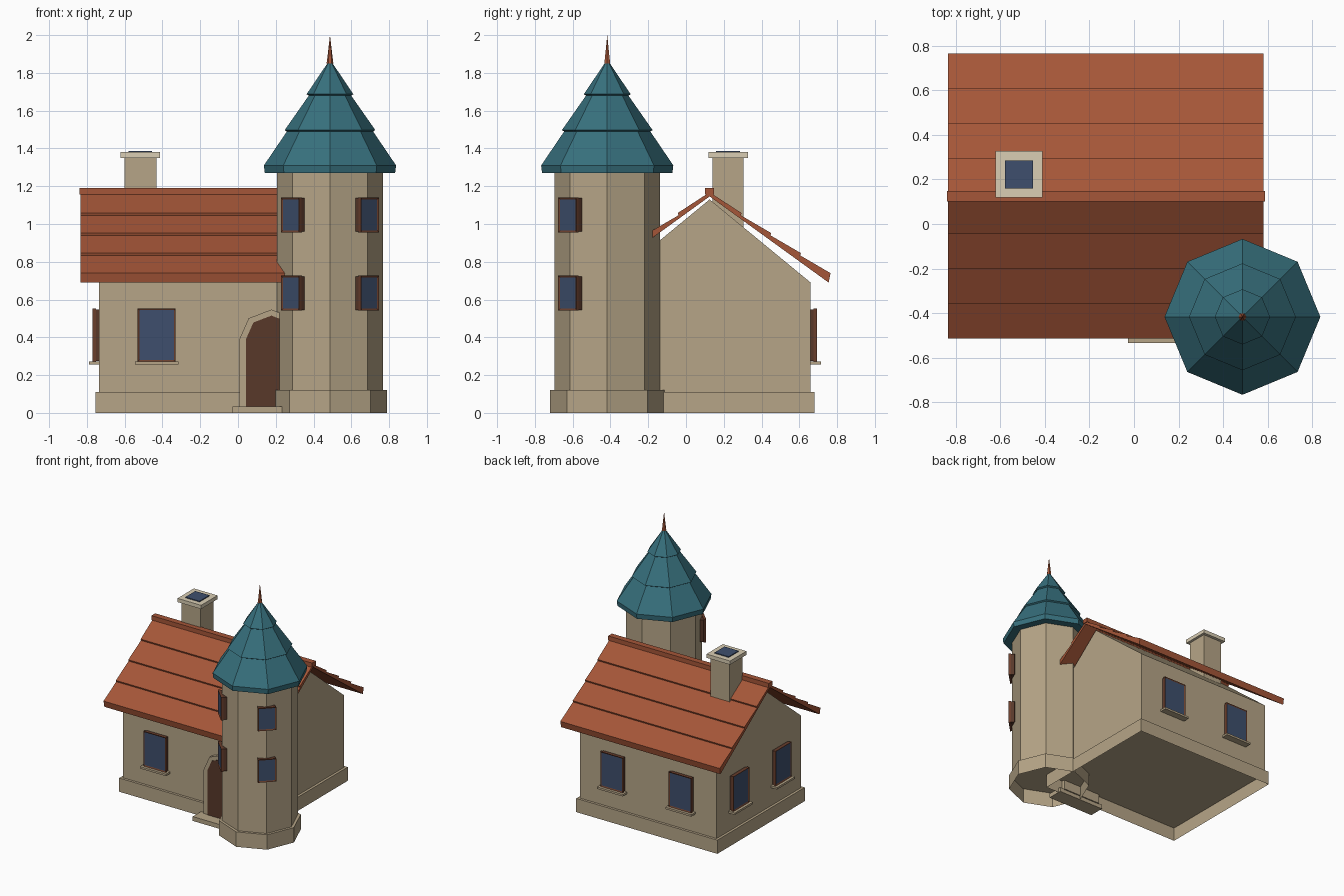
import bpy
import bmesh
from math import cos, sin, pi, radians
from mathutils import Matrix, Vector

if "Cube" in bpy.data.objects:
    bpy.data.objects.remove(bpy.data.objects["Cube"], do_unlink=True)


def material(name, hex_code):
    """Flat material from an sRGB hex code, stored as linear values."""
    srgb = [int(hex_code[i:i + 2], 16) / 255 for i in (0, 2, 4)]
    rgba = [c / 12.92 if c < 0.04 else ((c + 0.055) / 1.055) ** 2.4 for c in srgb] + [1]
    mat = bpy.data.materials.new(name)
    mat.use_nodes = True
    mat.diffuse_color = rgba
    mat.node_tree.nodes["Principled BSDF"].inputs["Base Color"].default_value = rgba
    return mat


WALL = material("tan_plaster", "B6A587")
PALE = material("pale_stone", "DACEB4")
TILE = material("red_tile", "A55638")
TEAL = material("teal_slate", "37707D")
WOOD = material("frame_wood", "6A3E2C")
DOOR = material("door_wood", "58382A")
GLASS = material("blue_glass", "3E4F6D")


def finish(name, bm, *mats):
    bmesh.ops.recalc_face_normals(bm, faces=bm.faces)
    mesh = bpy.data.meshes.new(name)
    bm.to_mesh(mesh)
    bm.free()
    for mat in mats:
        mesh.materials.append(mat)
    obj = bpy.data.objects.new(name, mesh)
    bpy.context.collection.objects.link(obj)
    return obj


def box_mesh(lo, hi, matrix=Matrix()):
    lo, hi = Vector(lo), Vector(hi)
    bm = bmesh.new()
    bmesh.ops.create_cube(bm, size=1, matrix=matrix @ Matrix.Translation((lo + hi) / 2)
                          @ Matrix.Diagonal((*(hi - lo), 1)))
    bm.normal_update()
    return bm


def box(name, lo, hi, mat, matrix=Matrix(), hollow=False):
    """Box; a hollow one is open underneath."""
    bm = box_mesh(lo, hi, matrix)
    if hollow:
        bottom = min(bm.faces, key=lambda f: f.normal.z)
        bmesh.ops.delete(bm, geom=[bottom], context="FACES_ONLY")
    return finish(name, bm, mat)


def prism(name, profile, axis, start, end, mat):
    """Extrude a (horizontal, z) profile along x or y."""
    place = (lambda u, z: (start, u, z)) if axis == "x" else (lambda u, z: (u, start, z))
    bm = bmesh.new()
    face = bm.faces.new([bm.verts.new(place(u, z)) for u, z in profile])
    out = bmesh.ops.extrude_face_region(bm, geom=[face])
    move = Vector((end - start, 0, 0) if axis == "x" else (0, end - start, 0))
    for v in out["geom"]:
        if isinstance(v, bmesh.types.BMVert):
            v.co += move
    return finish(name, bm, mat)


def tower_lathe(name, rings, mat, sides=8, hollow=False):
    """Stack rings of (radius, z) around the tower axis; hollow is open underneath."""
    bm = bmesh.new()
    loops = []
    for r, z in rings:
        loops.append([bm.verts.new((TX + r * cos(2 * pi * k / sides),
                                    TY + r * sin(2 * pi * k / sides), z))
                      for k in range(sides)])
    for a, b in zip(loops, loops[1:]):
        for k in range(sides):
            n = (k + 1) % sides
            bm.faces.new((a[k], a[n], b[n], b[k]))
    if not hollow:
        bm.faces.new(loops[0])
    bm.faces.new(loops[-1])
    bmesh.ops.remove_doubles(bm, verts=bm.verts, dist=0.0005)
    return finish(name, bm, mat)


def window(name, x, y, z, angle, width, height, border, sill=True):
    """Window with dark casing, wooden rim and inset glass, facing along angle (degrees)."""
    m = Matrix.Translation((x, y, z)) @ Matrix.Rotation(radians(angle + 90), 4, "Z")
    w, h = width / 2, height / 2
    box(name + "_casing", (0.004 - w, -0.018, 0.004 - h), (w - 0.004, 0.012, h - 0.004), DOOR, m)
    bm = box_mesh((-w, -0.034, -h), (w, -0.016, h), m)
    outward = Vector((cos(radians(angle)), sin(radians(angle)), 0))
    front = max(bm.faces, key=lambda f: f.normal.dot(outward))
    bmesh.ops.inset_region(bm, faces=[front], thickness=border)
    front.material_index = 1
    bmesh.ops.translate(bm, verts=front.verts, vec=outward * -0.005)
    finish(name, bm, WOOD, GLASS)
    if sill:
        box(name + "_sill", (-w - 0.015, -0.055, -h - 0.016), (w + 0.015, 0.01, -h), WALL, m)


# House walls on a hollow plinth
X0, X1, Y0, Y1 = -0.735, 0.48, -0.41, 0.66
RIDGE = 0.125
prism("house_walls", [(Y0, 0.105), (Y1, 0.105), (Y1, 0.69), (RIDGE, 1.13), (Y0, 0.69)],
      "x", X0, X1, WALL)
box("house_plinth", (X0 - 0.02, Y0 - 0.02, 0), (X1 + 0.02, Y1 + 0.02, 0.11), WALL, hollow=True)

# Roof slopes with four stepped courses each
slope = [(0, 1.146), (0.63, 0.69), (0.64, 0.74)]
for i in range(1, 4):
    d, z = 0.64 - 0.157 * i, 0.74 + 0.106 * i
    slope += [(d - 0.004, z - 0.012), (d, z)]
slope.append((0, 1.168))
for name, side in (("roof_front", -1), ("roof_back", 1)):
    prism(name, [(RIDGE + side * d, z) for d, z in slope], "x", -0.835, 0.582, TILE)
box("ridge_cap", (-0.84, RIDGE - 0.024, 1.155), (0.588, RIDGE + 0.024, 1.19), TILE)

# Chimney
box("chimney", (-0.602, 0.14, 0.9), (-0.432, 0.305, 1.35), WALL)
box("chimney_cap", (-0.622, 0.12, 1.35), (-0.412, 0.328, 1.38), PALE)
box("chimney_flue", (-0.579, 0.16, 1.379), (-0.454, 0.285, 1.387), GLASS)

# Octagonal tower, stepped cone roof and finial
TX, TY = 0.487, -0.417
tower_lathe("tower_walls", [(0.28, 0.115), (0.28, 1.29)], WALL)
tower_lathe("tower_plinth", [(0.302, 0), (0.302, 0.12)], WALL, hollow=True)
tower_lathe("tower_roof", [(0.345, 1.27), (0.35, 1.31), (0.228, 1.49), (0.24, 1.497),
                           (0.112, 1.68), (0.124, 1.687), (0.004, 1.865)], TEAL)
tower_lathe("tower_finial", [(0.018, 1.85), (0.014, 1.88), (0, 2.0)], TILE, sides=6)

# Arched door with surround and step
DX, SPRING = 0.177, 0.39


def arch(half, rise):
    curve = [(DX + half * cos(k * pi / 4), SPRING + rise * sin(k * pi / 4)) for k in range(5)]
    return [(DX - half, 0.03), (DX + half, 0.03)] + curve


prism("door_surround", arch(0.17, 0.157), "y", Y0 + 0.01, -0.445, WALL)
prism("door", arch(0.135, 0.125), "y", Y0, -0.45, DOOR)
box("door_step", (DX - 0.205, -0.535, 0), (DX + 0.205, Y0, 0.035), WALL)

# House windows at the quarter points of the walls
MX, QX = (X0 + X1) / 2, (X1 - X0) / 4
QY = (Y1 - Y0) / 4
house = dict(width=0.2, height=0.28, border=0.012)
window("front_window", MX - QX, Y0, 0.412, -90, **house)
for n, s in (("a", -1), ("b", 1)):
    window("back_window_" + n, MX + s * QX, Y1, 0.412, 90, **house)
    window("gable_window_" + n, X0, RIDGE + s * QY, 0.412, 180, **house)

# Tower windows facing the two front diagonals on two floors
for floor, z in (("lower", 0.634), ("upper", 1.048)):
    for n, angle in (("right", 225), ("left", 315)):
        a = radians(angle)
        window(f"tower_{floor}_{n}_window", TX + 0.266 * cos(a), TY + 0.266 * sin(a), z,
               angle, 0.136, 0.185, 0.014, sill=False)
